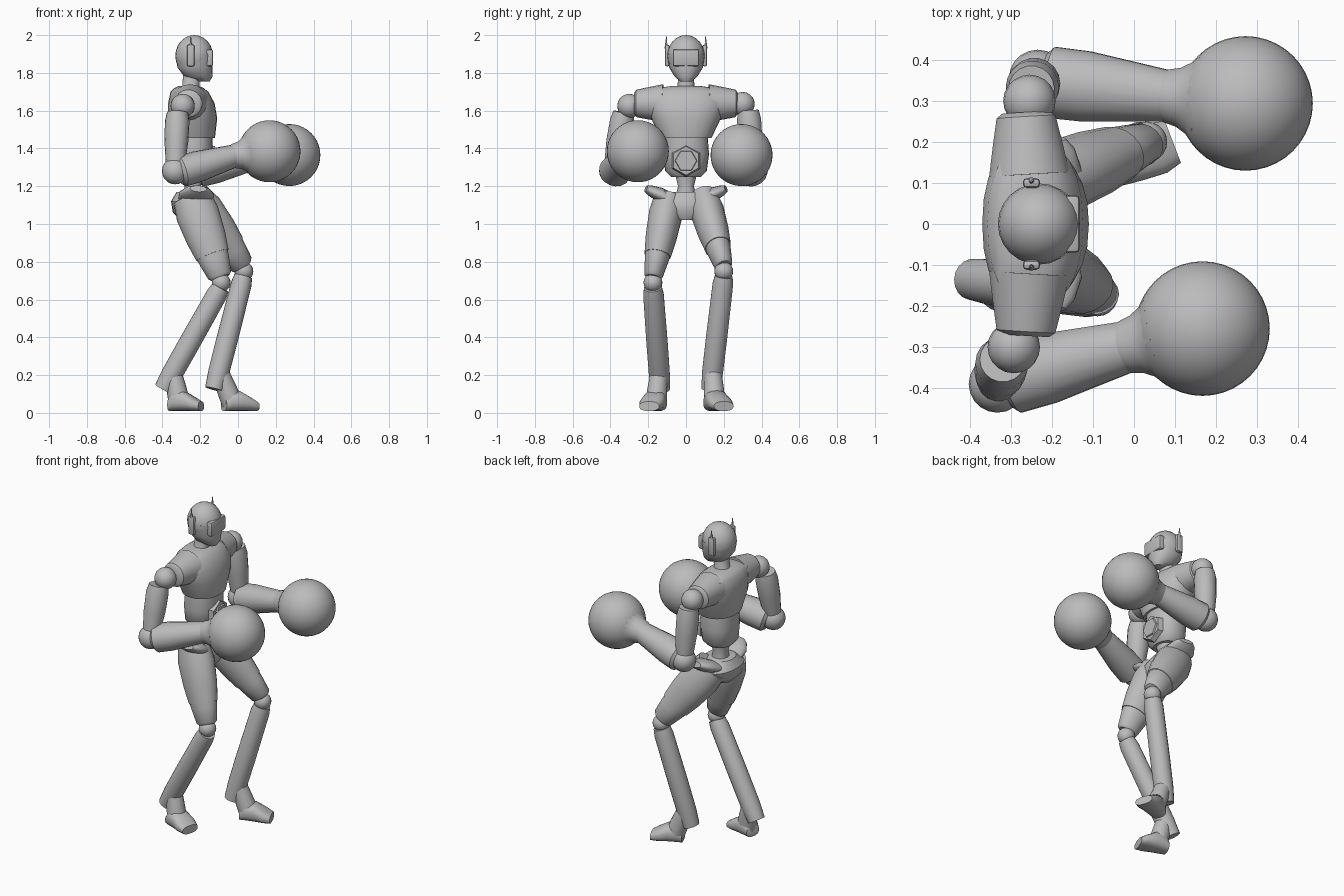
import bpy
import bmesh
from math import cos, sin, pi, radians, copysign
from mathutils import Vector, Matrix

default_cube = bpy.data.objects.get("Cube")
if default_cube:
    bpy.data.objects.remove(default_cube, do_unlink=True)

AXIS_X, AXIS_Y, AXIS_Z = Matrix.Identity(3)
SHADE = (.5, .5, .5, 1)

grey = bpy.data.materials.new("plain grey")
grey.use_nodes = True
grey.diffuse_color = SHADE
grey.node_tree.nodes["Principled BSDF"].inputs["Base Color"].default_value = SHADE


def finish(name, bm):
    """Turn a bmesh into a smooth-shaded object with sharp creases."""
    bmesh.ops.recalc_face_normals(bm, faces=bm.faces)
    mesh = bpy.data.meshes.new(name)
    bm.to_mesh(mesh)
    bm.free()
    mesh.materials.append(grey)
    mesh.shade_smooth()
    mesh.set_sharp_from_angle(angle=radians(40))
    bpy.context.collection.objects.link(bpy.data.objects.new(name, mesh))


def loft(name, rings, axis, across=AXIS_Y, boxy=1, sides=18):
    """Skin rings of (centre, depth radius, width radius), all square to the axis."""
    bm = bmesh.new()
    axis = axis.normalized()
    wide = (across - axis * across.dot(axis)).normalized()
    deep = wide.cross(axis)
    loops = []
    for centre, depth, width in rings:
        loop = []
        for k in range(sides):
            angle = 2 * pi * k / sides
            c, s = [copysign(abs(f) ** boxy, f) for f in (cos(angle), sin(angle))]
            loop.append(bm.verts.new(centre + deep * c * depth + wide * s * width))
        loops.append(loop)
    for low, high in zip(loops, loops[1:]):
        for k in range(sides):
            after = (k + 1) % sides
            bm.faces.new((low[k], low[after], high[after], high[k]))
    bm.faces.new(loops[0])
    bm.faces.new(loops[-1])
    finish(name, bm)


def stack(name, rows, boxy=.9):
    """Upright body part from rows of (x, z, depth radius, width radius)."""
    rings = [(Vector((x, 0, z)), depth, width) for x, z, depth, width in rows]
    loft(name, rings, AXIS_Z, boxy=boxy, sides=24)


def limb(name, start, end, profile, flatness=1, across=AXIS_Y):
    """Straight limb from rows of (fraction of the way, radius)."""
    rings = [(start.lerp(end, t), radius, radius * flatness) for t, radius in profile]
    loft(name, rings, end - start, across)


def ball(name, centre, radius, scale=(1, 1, 1), segments=20):
    bm = bmesh.new()
    place = Matrix.Translation(centre) @ Matrix.Diagonal((*scale, 1))
    bmesh.ops.create_uvsphere(bm, u_segments=segments, v_segments=segments // 2,
                              radius=radius, matrix=place)
    finish(name, bm)


def block(name, centre, size):
    bm = bmesh.new()
    place = Matrix.Translation(centre) @ Matrix.Diagonal((*size, 1))
    bmesh.ops.create_cube(bm, size=1, matrix=place)
    bmesh.ops.bevel(bm, geom=bm.edges[:], offset=.01, segments=2, affect='EDGES', profile=.5)
    finish(name, bm)


def hex_plate(name, centre, radius, depth, turn):
    bm = bmesh.new()
    place = Matrix.Translation(centre) @ Matrix.Rotation(pi / 2, 4, 'Y') @ Matrix.Rotation(turn, 4, 'Z')
    bmesh.ops.create_cone(bm, cap_ends=True, segments=6, radius1=radius,
                          radius2=radius * .9, depth=depth, matrix=place)
    finish(name, bm)


# Head, jaw, neck and face visor
ball("skull", (-.232, 0, 1.89), .1, scale=(1, .99, 1.1), segments=24)
stack("jaw", [(-.18, 1.755, .03, .03), (-.21, 1.78, .075, .06), (-.228, 1.83, .093, .09),
              (-.23, 1.9, .097, .096)])
stack("neck", [(-.26, 1.69, .06, .065), (-.25, 1.73, .045, .045), (-.245, 1.8, .045, .04)])
block("face_visor", (-.155, 0, 1.88), (.045, .14, .09))

# Chest, abdomen, waist and pelvis
stack("chest", [(-.26, 1.73, .055, .08), (-.26, 1.72, .077, .15), (-.257, 1.7, .1, .195),
                (-.247, 1.64, .123, .21), (-.24, 1.56, .13, .185), (-.235, 1.455, .113, .135)])
stack("abdomen", [(-.235, 1.46, .1, .115), (-.237, 1.37, .103, .122), (-.24, 1.28, .095, .11),
                  (-.24, 1.25, .07, .08)])
stack("waist", [(-.24, 1.27, .06, .06), (-.24, 1.2, .042, .042), (-.24, 1.13, .055, .06)])
stack("pelvis", [(-.24, 1.17, .085, .09), (-.24, 1.12, .115, .16), (-.235, 1.06, .11, .14),
                 (-.225, 1.02, .08, .05)])
hex_plate("belly_plate", (-.137, 0, 1.335), .085, .03, pi / 6)
hex_plate("belly_plate_centre", (-.121, 0, 1.335), .062, .015, 0)

# Limb profiles shared by both sides
SLEEVE = [(0, .1), (.5, .086), (.93, .073), (1, .058)]
CREST = [(0, .035), (.5, .038), (.85, .028), (1, .018)]
UPPER_ARM = [(0, .056), (.15, .065), (.5, .063), (1, .047)]
FOREARM = [(-.06, .067), (0, .084), (.3, .083), (1, .061)]
CUFF = [(-.08, .059), (0, .066), (.15, .073), (.28, .088), (.4, .116)]
THIGH = [(0, .1), (.2, .115), (.5, .106), (.72, .09)]
GUARD = [(.64, .091), (.78, .081), (.97, .064), (1, .05)]
SHIN = [(0, .048), (.07, .055), (.55, .057), (.85, .056), (1, .05)]
ANKLE = [(0, .045), (.6, .054), (1, .056)]
FOOT = [(0, .033, .045), (.16, .053, .056), (.45, .054, .062), (.78, .037, .066), (1, .025, .055)]


def build_arm(side, shoulder, top, elbow, back, wrist, glove):
    ball(side + "_shoulder", shoulder, .064)
    limb(side + "_upper_arm", top, elbow, UPPER_ARM)
    ball(side + "_elbow", elbow, .07)
    limb(side + "_forearm", back, wrist, FOREARM, flatness=1.05)
    limb(side + "_glove_cuff", wrist, glove, CUFF)
    ball(side + "_glove", glove, .164, segments=40)


def build_leg(side, hip, knee, ankle, instep, heel, toe):
    limb(side + "_thigh", hip, knee, THIGH, flatness=.78)
    limb(side + "_knee_guard", hip, knee, GUARD, flatness=.78)
    ball(side + "_knee", knee + Vector((.003, 0, -.025)), .05)
    shin_top = knee + Vector((0, 0, -.052))
    limb(side + "_shin", shin_top, ankle, SHIN)
    limb(side + "_ankle", shin_top.lerp(ankle, .83), instep, ANKLE)
    # The sole stays level, so each ring sits its own radius above the ground
    rings = [(heel.lerp(toe, t) + AXIS_Z * height, height, width) for t, height, width in FOOT]
    loft(side + "_foot", rings, toe - heel, boxy=.8)


def points(*coordinates):
    return [Vector(c) for c in coordinates]


# Posed arms: shoulder, arm top, elbow, forearm back, wrist, glove
build_arm("left", *points((-.255, .3, 1.635), (-.25, .33, 1.6), (-.235, .355, 1.275),
                          (-.2, .345, 1.28), (.08, .312, 1.345), (.272, .294, 1.365)))
build_arm("right", *points((-.293, -.3, 1.625), (-.32, -.33, 1.59), (-.333, -.39, 1.28),
                           (-.295, -.375, 1.28), (-.02, -.3, 1.36), (.167, -.255, 1.385)))

# Posed legs: hip, knee, ankle, instep, heel, toe
build_leg("left", *points((-.245, .09, 1.14), (.028, .2, .775), (-.125, .13, .125),
                          (-.03, .152, .05), (-.075, .135, .01), (.095, .2, .01)))
build_leg("right", *points((-.245, -.09, 1.14), (-.092, -.175, .715), (-.395, -.135, .125),
                           (-.31, -.16, .05), (-.362, -.145, .01), (-.195, -.195, .01)))

# Mirrored details: ear pods, antennas, sleeves and hip crests
for side, s in (("left", 1), ("right", -1)):
    block(side + "_ear_pod", (-.25, s * .1, 1.892), (.042, .024, .115))
    limb(side + "_antenna", *points((-.25, s * .106, 1.93), (-.25, s * .103, 1.993)),
         [(0, .008), (1, .002)])
    limb(side + "_sleeve", *points((-.255, s * .12, 1.64), (-.264, s * .272, 1.638)),
         SLEEVE, across=AXIS_X)
    limb(side + "_hip_crest", *points((-.23, s * .07, 1.125), (-.21, s * .212, 1.187)),
         CREST, flatness=2.5, across=AXIS_X)
